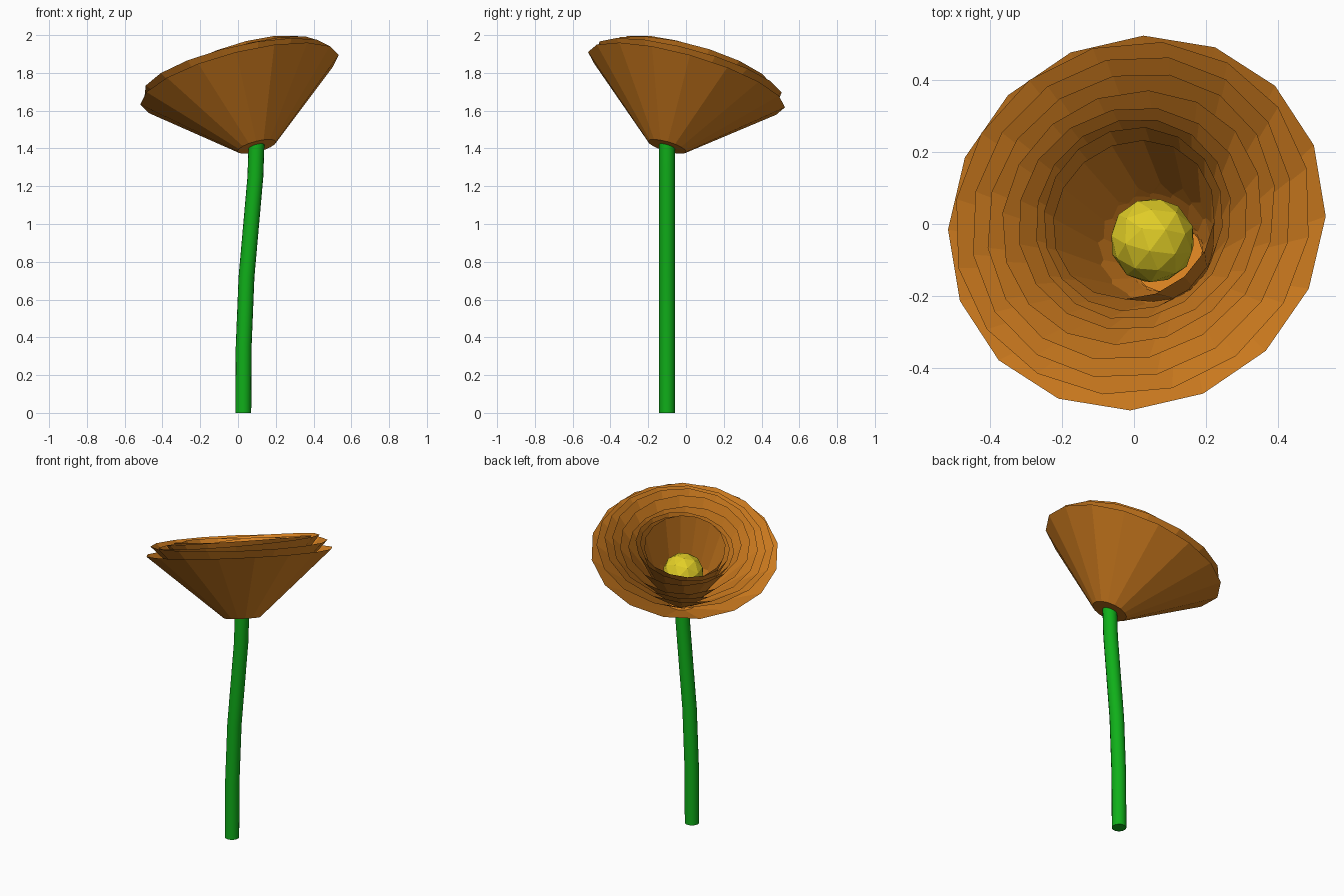
import bpy, bmesh, math, random
from mathutils import Vector, Matrix

if "Cube" in bpy.data.objects:
    bpy.data.objects.remove(bpy.data.objects["Cube"])

random.seed(4)


def material(name, rgb):
    m = bpy.data.materials.new(name)
    m.diffuse_color = (*rgb, 1)
    m.use_nodes = True
    m.node_tree.nodes["Principled BSDF"].inputs["Base Color"].default_value = m.diffuse_color
    return m


orange = material("petal_orange", (0.68, 0.22, 0.015))
green = material("stem_green", (0.005, 0.43, 0.01))
yellow = material("centre_yellow", (0.76, 0.62, 0.02))


def finish(name, bm, mat, matrix=Matrix()):
    me = bpy.data.meshes.new(name)
    bm.to_mesh(me)
    bm.free()
    ob = bpy.data.objects.new(name, me)
    ob.matrix_world = matrix
    me.materials.append(mat)
    bpy.context.collection.objects.link(ob)
    return ob


def loft(rings, cap_start=False, cap_end=False):
    """Skin a list of vertex rings with quads."""
    bm = bmesh.new()
    vs = [[bm.verts.new(p) for p in ring] for ring in rings]
    n = len(vs[0])
    for a, b in zip(vs, vs[1:]):
        for i in range(n):
            j = (i + 1) % n
            bm.faces.new((a[i], a[j], b[j], b[i]))
    if cap_start:
        bm.faces.new(vs[0][::-1])
    if cap_end:
        bm.faces.new(vs[-1])
    return bm


def circle(r, centre, n, turn=0.0):
    c = Vector(centre)
    return [c + Vector((r * math.cos(turn + math.tau * i / n),
                        r * math.sin(turn + math.tau * i / n), 0)) for i in range(n)]


# Stem: gently bent tube
path = [(0.028, 0), (0.030, 0.35), (0.045, 0.72), (0.092, 1.25), (0.098, 1.43)]
stem = finish("stem", loft([circle(0.042, (x, -0.10, z), 16) for x, z in path], True, True), green)
stem.data.shade_smooth()
bpy.context.view_layer.objects.active = stem
stem.select_set(True)
bpy.ops.object.shade_smooth_by_angle(angle=math.radians(40))

# Flower head frame: tilted towards back left
axis = Vector((-0.26, 0.29, 1)).normalized()
head = Matrix.Translation((0.10, -0.10, 1.41)) @ Vector((0, 0, 1)).rotation_difference(axis).to_matrix().to_4x4()

# Nested petal cups: base radius, base height, rim radius, rim height, rim wobble
cups = [
    (0.105, 0.000, 0.542, 0.380, 0.000),
    (0.100, 0.010, 0.510, 0.430, 0.012),
    (0.100, 0.020, 0.465, 0.440, 0.020),
    (0.100, 0.030, 0.420, 0.445, 0.025),
    (0.105, 0.040, 0.375, 0.435, 0.025),
    (0.110, 0.050, 0.325, 0.425, 0.025),
    (0.135, 0.080, 0.285, 0.420, 0.025),
    (0.145, 0.090, 0.260, 0.420, 0.025),
    (0.150, 0.100, 0.235, 0.415, 0.020),
]
for k, (r0, h0, r1, h1, wobble) in enumerate(cups):
    turn = random.uniform(0, math.tau) if k else 0
    lean = random.uniform(0, math.tau)
    rim = circle(r1, (0, 0, h1), 16, turn)
    for i, p in enumerate(rim):
        p.z += wobble * math.cos(turn + math.tau * i / 16 - lean)
    finish(f"petal_cup_{k + 1}", loft([circle(r0, (0, 0, h0), 16, turn), rim], cap_start=(k == 0)),
           orange, head)

# Faceted flower centre
bm = bmesh.new()
bmesh.ops.create_icosphere(bm, subdivisions=2, radius=0.12)
finish("flower_centre", bm, yellow, head @ Matrix.Translation((0, 0, 0.2)))
